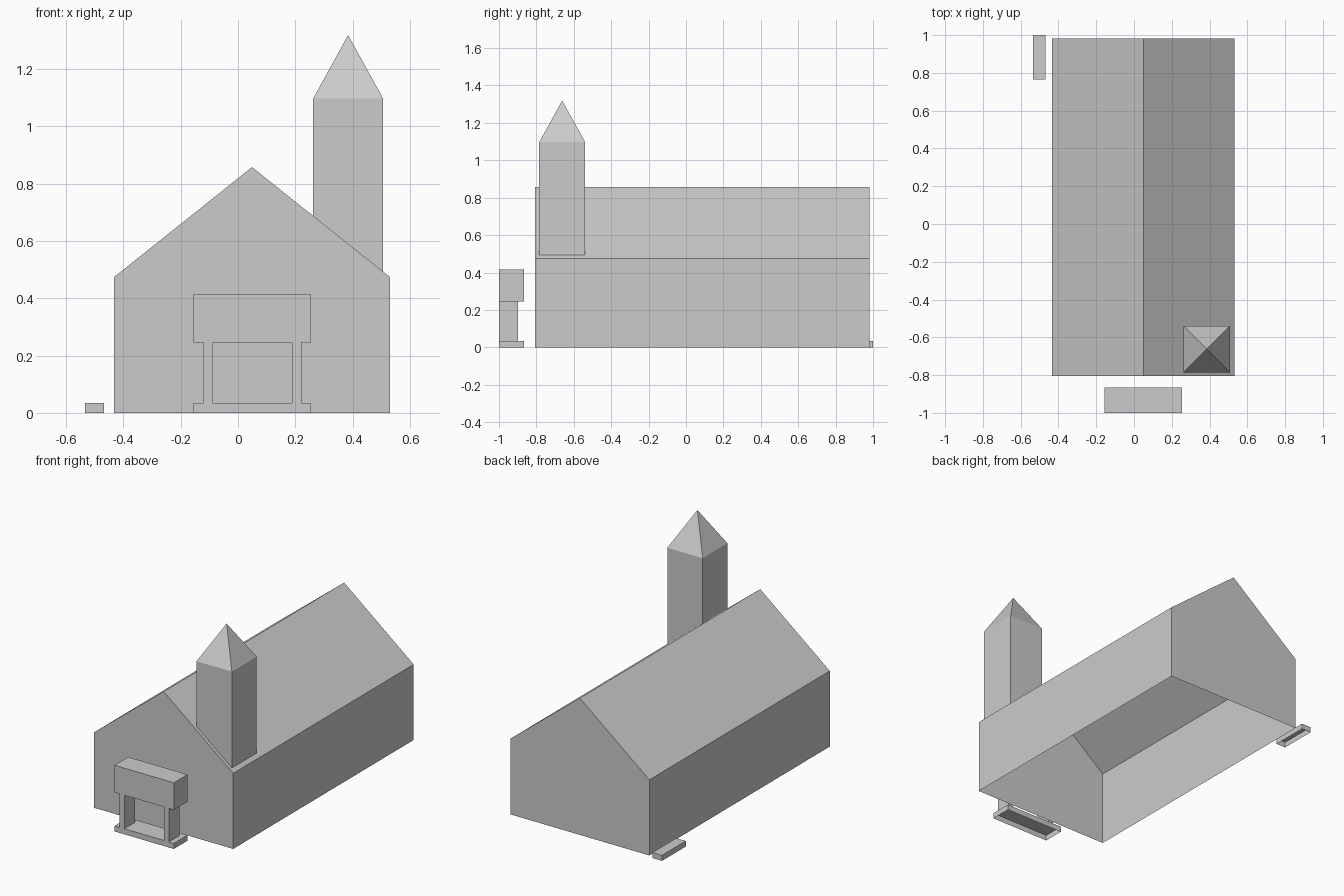
import bpy
import bmesh

if "Cube" in bpy.data.objects:
    bpy.data.objects.remove(bpy.data.objects["Cube"], do_unlink=True)

stone = bpy.data.materials.new("plain grey")
stone.use_nodes = True
grey = (0.6, 0.6, 0.6, 1)
stone.diffuse_color = grey
stone.node_tree.nodes["Principled BSDF"].inputs["Base Color"].default_value = grey


def finish(name, bm):
    mesh = bpy.data.meshes.new(name)
    bm.to_mesh(mesh)
    bm.free()
    mesh.materials.append(stone)
    obj = bpy.data.objects.new(name, mesh)
    bpy.context.collection.objects.link(obj)
    return obj


def prism(name, profile, y0, y1, open_bottom=False):
    """Extrude an x-z profile along y; its first edge is the underside."""
    bm = bmesh.new()
    front = [bm.verts.new((x, y0, z)) for x, z in profile]
    back = [bm.verts.new((x, y1, z)) for x, z in profile]
    bm.faces.new(front)
    bm.faces.new(back[::-1])
    n = len(profile)
    for i in range(1 if open_bottom else 0, n):
        j = (i + 1) % n
        bm.faces.new((front[j], front[i], back[i], back[j]))
    return finish(name, bm)


def box(name, x0, x1, y0, y1, z0, z1, open_bottom=False):
    return prism(name, [(x0, z0), (x1, z0), (x1, z1), (x0, z1)], y0, y1, open_bottom)


# Hall: gabled shell, open underneath
left, right, ridge_x = -0.433, 0.531, 0.049
eave, ridge = 0.474, 0.858
prism("hall", [(left, 0), (right, 0), (right, eave), (ridge_x, ridge), (left, eave)],
      -0.806, 0.982, open_bottom=True)


def roof_height(x):
    return eave + (right - x) * (ridge - eave) / (right - ridge_x)


# Tower: square shaft resting on the roof slope, pyramid on top
tx0, tx1, ty0, ty1, top = 0.262, 0.507, -0.785, -0.539, 1.097
prism("tower_shaft", [(tx0, roof_height(tx0)), (tx1, roof_height(tx1)), (tx1, top), (tx0, top)],
      ty0, ty1, open_bottom=True)
bm = bmesh.new()
rim = [bm.verts.new((x, y, top)) for x, y in ((tx0, ty0), (tx1, ty0), (tx1, ty1), (tx0, ty1))]
apex = bm.verts.new(((tx0 + tx1) / 2, (ty0 + ty1) / 2, 1.319))
for i in range(4):
    bm.faces.new((rim[i], rim[(i + 1) % 4], apex))
finish("tower_spire", bm)

# Porch: step, two posts and a heavy lintel, standing clear of the hall
px0, px1, py0, py1 = -0.156, 0.255, -1.0, -0.865
step, head = 0.035, 0.245
box("porch_step", px0, px1, py0, py1, 0, step, open_bottom=True)
box("porch_lintel", px0, px1, py0, py1, head, 0.415)
for name, x in (("porch_post_right", -0.121), ("porch_post_left", 0.188)):
    box(name, x, x + 0.033, py0, -0.897, step, head)

# Side step near the back corner
box("side_step", -0.534, -0.468, 0.765, 1.0, 0, step, open_bottom=True)
